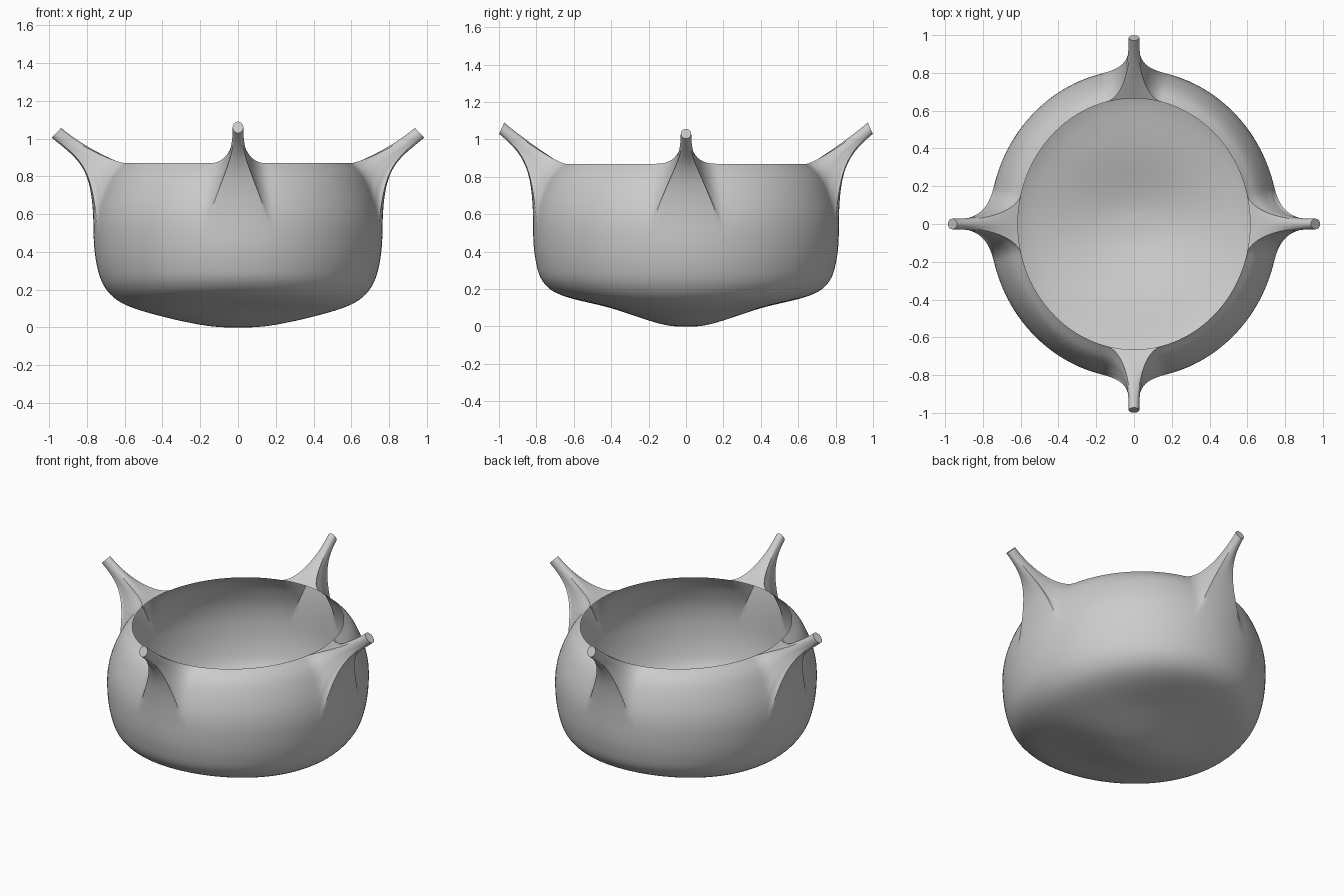
import bpy, bmesh, math
from mathutils import Vector

if "Cube" in bpy.data.objects:
    bpy.data.objects.remove(bpy.data.objects["Cube"])

# Profile knots: radius along x, radius along y, z on x side, z on y side
KNOTS = [(0, 0, 0, 0), (.17, .14, .01, .015), (.40, .40, .058, .098),
         (.60, .66, .122, .165), (.70, .765, .205, .24), (.748, .805, .33, .36),
         (.765, .817, .50, .50), (.752, .807, .62, .62), (.715, .772, .73, .73),
         (.672, .728, .81, .81), (.615, .665, .87, .87)]
SUB, COLS = 6, 128
ROWS = (len(KNOTS) - 1) * SUB
PATCH_ROW, HALF = 6 * SUB, 5        # horn root: lowest row, half width in columns
STEPS = 20


def profile(t):
    """Catmull-Rom through the knots, t in rows."""
    t = min(max(t / SUB, 0), len(KNOTS) - 1)
    i = min(int(t), len(KNOTS) - 2)
    f = t - i
    k = [Vector(p) for p in KNOTS]
    p1, p2 = k[i], k[i + 1]
    p0 = k[i - 1] if i else Vector((-p2[0], -p2[1], p2[2], p2[3]))
    p3 = k[i + 2] if i + 2 < len(k) else p2 * 2 - p1
    return .5 * (2 * p1 + (p2 - p0) * f + (2 * p0 - 5 * p1 + 4 * p2 - p3) * f * f
                 + (3 * p1 - p0 - 3 * p2 + p3) * f ** 3)


def surface(row, col):
    a = 2 * math.pi * col / COLS
    rx, ry, zx, zy = profile(row)
    c, s = math.cos(a), math.sin(a)
    return Vector((rx * c, ry * s, zx * c * c + zy * s * s))


bm = bmesh.new()
centres = [i * COLS // 4 for i in range(4)]


def in_patch(row, col):
    return row >= PATCH_ROW and any((col - c + HALF) % COLS < 2 * HALF for c in centres)


# Bowl: thin open shell with a gap left for each horn
pole = bm.verts.new((0, 0, 0))
grid = {(r, c): bm.verts.new(surface(r, c)) for r in range(1, ROWS + 1) for c in range(COLS)}
for c in range(COLS):
    n = (c + 1) % COLS
    bm.faces.new((pole, grid[1, n], grid[1, c]))
    for r in range(1, ROWS):
        if not in_patch(r, c):
            bm.faces.new((grid[r, c], grid[r, n], grid[r + 1, n], grid[r + 1, c]))

# Horns: each root loop flares tangentially off the bowl and narrows to a small flat tip
for q, c0 in enumerate(centres):
    a = q * math.pi / 2
    out = Vector((round(math.cos(a)), round(math.sin(a)), 0))
    side = Vector((-out.y, out.x, 0))
    if q % 2 == 0:
        top, low = out * .937 + Vector((0, 0, 1.057)), out * .986 + Vector((0, 0, 1.005))
    else:
        top, low = out * .972 + Vector((0, 0, 1.09)), out * .999 + Vector((0, 0, 1.03))
    mid, up = (top + low) / 2, (top - low) / 2
    direction = out * .77 + Vector((0, 0, .64))
    loop = [(PATCH_ROW, d) for d in range(-HALF, HALF)]
    loop += [(r, HALF) for r in range(PATCH_ROW, ROWS)]
    loop += [(ROWS, d) for d in range(HALF, -HALF, -1)]
    loop += [(r, -HALF) for r in range(ROWS, PATCH_ROW, -1)]
    half_rows = (ROWS - PATCH_ROW) / 2
    chains = []
    for r, d in loop:
        p0 = surface(r, c0 + d)
        ang = math.atan2((r - PATCH_ROW - half_rows) / half_rows, d / HALF)
        p3 = mid + side * (.028 * math.cos(ang)) + up * math.sin(ang)
        e = .02
        c1 = p0 + (surface(r + (ROWS - r) * e, c0 + d * (1 - e)) - p0) * (.62 / e)
        c2 = p3 - direction * .2
        chain = [grid[r, (c0 + d) % COLS]]
        for i in range(1, STEPS + 1):
            t = i / STEPS
            u = 1 - t
            chain.append(bm.verts.new(p0 * u ** 3 + c1 * 3 * u * u * t + c2 * 3 * u * t * t + p3 * t ** 3))
        chains.append(chain)
    for A, B in zip(chains, chains[1:] + chains[:1]):
        for i in range(STEPS):
            bm.faces.new((A[i], B[i], B[i + 1], A[i + 1]))
    bm.faces.new([ch[-1] for ch in chains])

# Remove bowl points left loose inside the horn roots
bmesh.ops.delete(bm, geom=[v for v in bm.verts if not v.link_faces], context='VERTS')
bmesh.ops.recalc_face_normals(bm, faces=bm.faces[:])
mesh = bpy.data.meshes.new("horned_bowl")
bm.to_mesh(mesh)
bm.free()
bowl = bpy.data.objects.new("horned_bowl", mesh)
bpy.context.collection.objects.link(bowl)
bpy.context.view_layer.objects.active = bowl
bowl.select_set(True)
bpy.ops.object.shade_smooth_by_angle(angle=math.radians(40))
